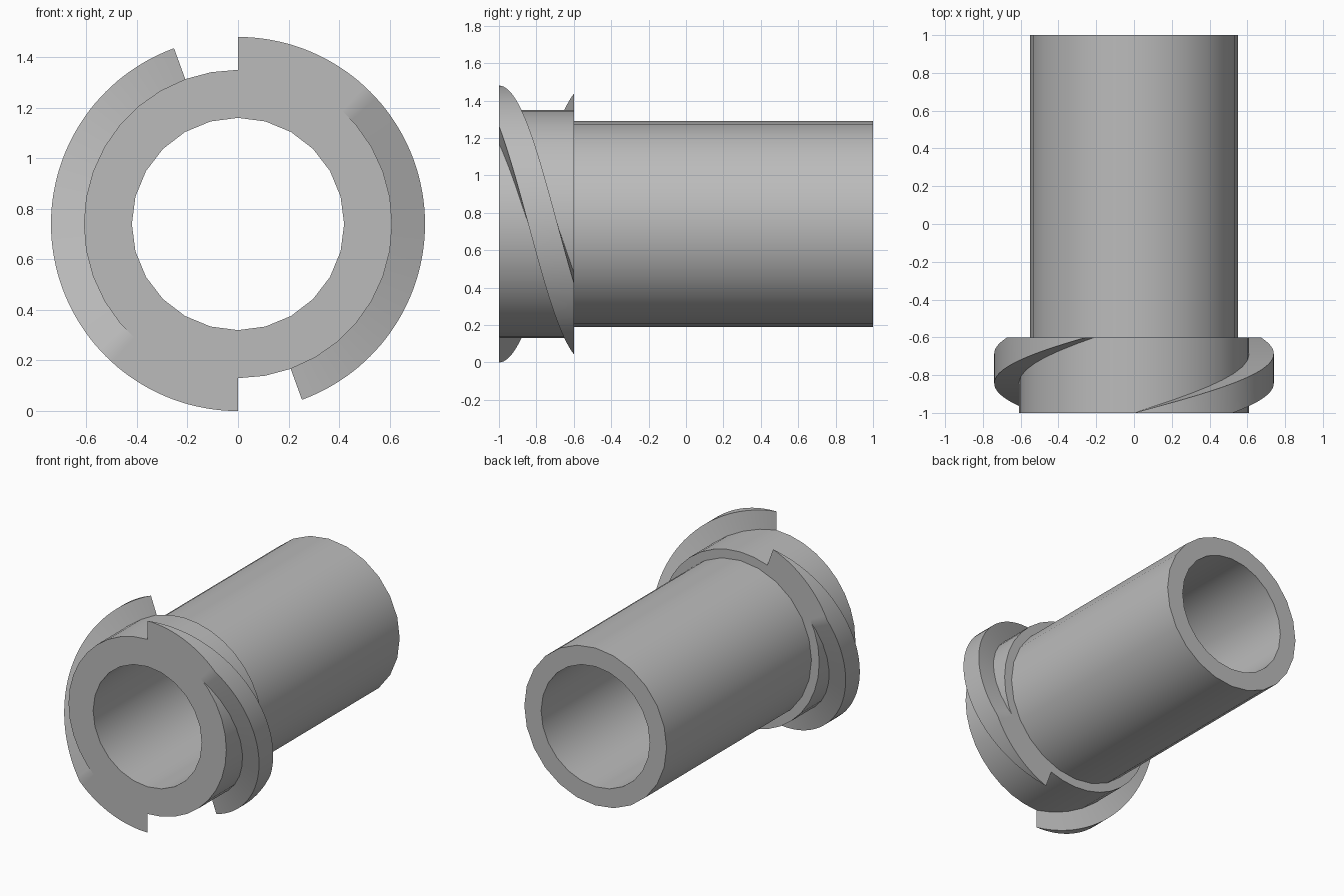
import bpy, bmesh, math

cube = bpy.data.objects.get("Cube")
if cube:
    bpy.data.objects.remove(cube)

AXIS_Z = 0.74           # height of the bore axis
FRONT, SHOULDER, BACK = -1.0, -0.6, 1.0

grey = bpy.data.materials.new("plain grey")
grey.use_nodes = True
colour = (0.5, 0.5, 0.5, 1)
grey.diffuse_color = colour
grey.node_tree.nodes["Principled BSDF"].inputs["Base Color"].default_value = colour


def polar(radius, degrees, y):
    a = math.radians(degrees)
    return (radius * math.cos(a), y, AXIS_Z + radius * math.sin(a))


def finish(bm, name):
    bmesh.ops.remove_doubles(bm, verts=bm.verts, dist=1e-5)
    bmesh.ops.recalc_face_normals(bm, faces=bm.faces)
    mesh = bpy.data.meshes.new(name)
    bm.to_mesh(mesh)
    bm.free()
    mesh.materials.append(grey)
    obj = bpy.data.objects.new(name, mesh)
    bpy.context.collection.objects.link(obj)
    bpy.ops.object.select_all(action='DESELECT')
    obj.select_set(True)
    bpy.context.view_layer.objects.active = obj
    bpy.ops.object.shade_smooth_by_angle(angle=math.radians(30))
    return obj


# Hollow tube with a wider collar: rings of (radius, y, sides) bridged in turn
bm = bmesh.new()
rings = []
for radius, y, sides in [(0.42, FRONT, 24), (0.61, FRONT, 36), (0.61, SHOULDER, 36),
                         (0.55, SHOULDER, 24), (0.55, BACK, 24), (0.42, BACK, 24)]:
    vs = [bm.verts.new(polar(radius, 360 * i / sides, y)) for i in range(sides)]
    rings.append([bm.edges.new((vs[i - 1], vs[i])) for i in range(sides)])
for i, ring in enumerate(rings):
    bmesh.ops.bridge_loops(bm, edges=rings[i - 1] + ring)
finish(bm, "tube_with_collar")


# Square-section screw thread, trimmed flush with both collar faces
def thread(name, turn):
    bm = bmesh.new()
    steps, rise = 64, (SHOULDER - FRONT) / 115
    sections = []
    for i in range(steps + 1):
        swept = 160 * i / steps
        y_back = min(SHOULDER, FRONT + rise * swept)
        y_front = max(FRONT, FRONT + rise * (swept - 45))
        angle = 90 - swept + turn
        sections.append([bm.verts.new(polar(r, angle, y)) for r, y in
                         ((0.605, y_front), (0.74, y_front), (0.74, y_back), (0.605, y_back))])
    for a, b in zip(sections, sections[1:]):
        for k in range(4):
            bm.faces.new((a[k - 1], a[k], b[k], b[k - 1]))
    finish(bm, name)


thread("left_thread", 0)
thread("right_thread", 180)
